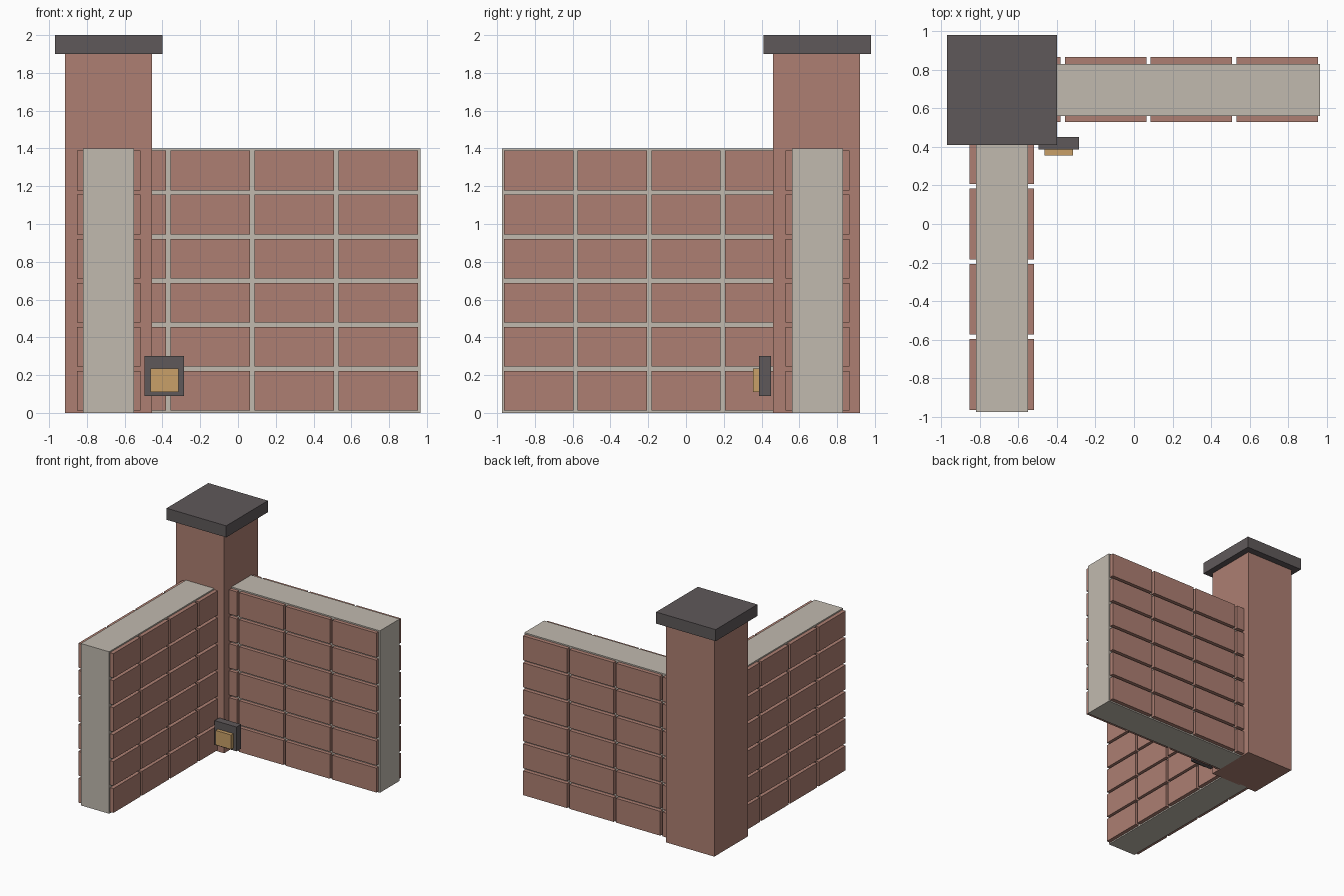
import bpy, bmesh

if "Cube" in bpy.data.objects:
    bpy.data.objects.remove(bpy.data.objects["Cube"])


def material(name, srgb):
    mat = bpy.data.materials.new(name)
    lin = [((c / 255 + 0.055) / 1.055) ** 2.4 for c in srgb]
    mat.diffuse_color = (*lin, 1)
    mat.use_nodes = True
    mat.node_tree.nodes["Principled BSDF"].inputs["Base Color"].default_value = mat.diffuse_color
    return mat


BRICK = material("brick_red", (173, 127, 114))
MORTAR = material("mortar_grey", (193, 186, 175))
DARK = material("dark_stone", (95, 89, 90))
TAN = material("lamp_amber", (200, 160, 104))


def boxes(name, mat, spans):
    """One object made of boxes, each given as (x0, x1, y0, y1, z0, z1)."""
    bm = bmesh.new()
    for x0, x1, y0, y1, z0, z1 in spans:
        for v in bmesh.ops.create_cube(bm, size=1)["verts"]:
            v.co = ((x0 + x1) / 2 + v.co.x * (x1 - x0),
                    (y0 + y1) / 2 + v.co.y * (y1 - y0),
                    (z0 + z1) / 2 + v.co.z * (z1 - z0))
    mesh = bpy.data.meshes.new(name)
    bm.to_mesh(mesh)
    bm.free()
    mesh.materials.append(mat)
    obj = bpy.data.objects.new(name, mesh)
    bpy.context.collection.objects.link(obj)
    return obj


HEIGHT, ROWS, COLS, JOINT = 1.4, 6, 4, 0.023


def brick_grid(start, pitch):
    """Along-wall and vertical spans of every brick on one wall face."""
    row = HEIGHT / ROWS
    for c in range(COLS):
        for r in range(ROWS):
            yield (start + c * pitch + JOINT / 2, start + (c + 1) * pitch - JOINT / 2,
                   r * row + JOINT / 2, (r + 1) * row - JOINT / 2)


# Corner pillar and its cap
boxes("pillar", BRICK, [(-0.915, -0.455, 0.46, 0.92, 0, 1.9)])
boxes("pillar_cap", DARK, [(-0.97, -0.40, 0.41, 0.98, 1.9, 2.0)])

# Mortar cores of the two walls, ending just inside the pillar
boxes("back_wall_core", MORTAR, [(-0.47, 0.965, 0.56, 0.83, 0, HEIGHT)])
boxes("side_wall_core", MORTAR, [(-0.82, -0.55, -0.975, 0.475, 0, HEIGHT)])

# Bricks standing proud on both faces of each wall
boxes("back_wall_bricks", BRICK,
      [(a, b, y0, y1, z0, z1) for a, b, z0, z1 in brick_grid(-0.815, 0.445)
       for y0, y1 in ((0.528, 0.57), (0.82, 0.865))])
boxes("side_wall_bricks", BRICK,
      [(x0, x1, a, b, z0, z1) for a, b, z0, z1 in brick_grid(-0.975, 0.39)
       for x0, x1 in ((-0.853, -0.81), (-0.56, -0.517))])

# Small lamp at the foot of the pillar
boxes("lamp_housing", DARK, [(-0.495, -0.285, 0.387, 0.45, 0.09, 0.30)])
boxes("lamp_panel", TAN, [(-0.463, -0.315, 0.356, 0.39, 0.11, 0.235)])
